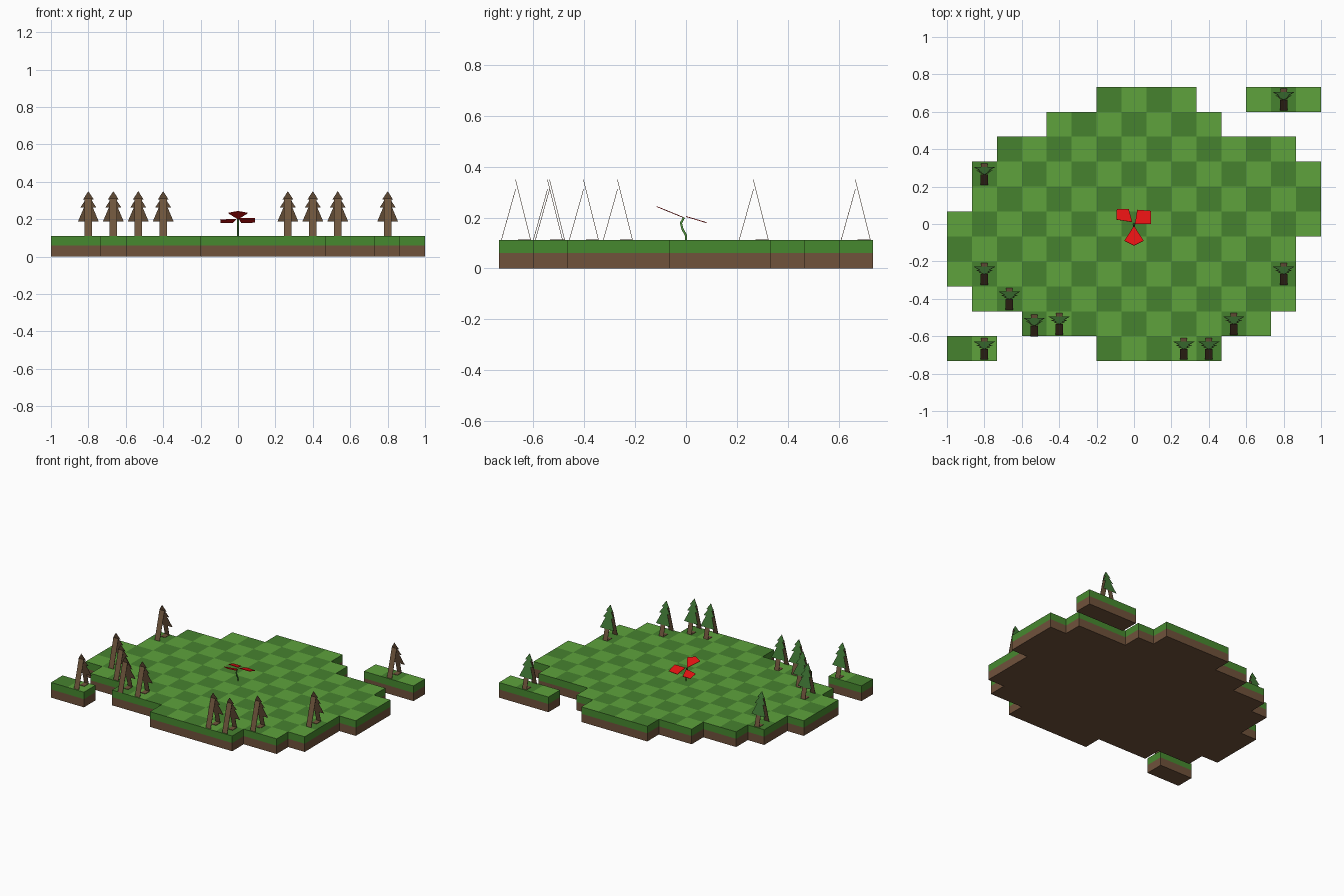
import bpy, bmesh, math
from mathutils import Vector

if "Cube" in bpy.data.objects:
    bpy.data.objects.remove(bpy.data.objects["Cube"])


def mat(name, c):
    m = bpy.data.materials.new(name)
    m.diffuse_color = (*c, 1)
    m.use_nodes = True
    m.node_tree.nodes["Principled BSDF"].inputs["Base Color"].default_value = m.diffuse_color
    return m


LIGHT = mat("light_grass", (0.112, 0.36, 0.046))
DARK = mat("dark_grass", (0.062, 0.225, 0.028))
SIDE = mat("grass_edge", (0.062, 0.25, 0.028))
DIRT = mat("dirt_brown", (0.16, 0.085, 0.044))
WOOD = mat("wood_brown", (0.16, 0.092, 0.046))
LEAF = mat("leaf_green", (0.053, 0.19, 0.036))
RED = mat("petal_red", (0.76, 0.006, 0.006))
STEM = mat("stem_green", (0.09, 0.33, 0.05))


def finish(bm, name, mats):
    me = bpy.data.meshes.new(name)
    bm.to_mesh(me)
    bm.free()
    ob = bpy.data.objects.new(name, me)
    for m in mats:
        me.materials.append(m)
    bpy.context.collection.objects.link(ob)
    return ob


# ---- island: checkered grass cells, only outer faces are built ----
T = 2 / 15
ROWS = [[(6, 9), (12, 14)], [(4, 10)], [(2, 13)], [(1, 14)], [(1, 14)], [(0, 14)],
        [(0, 13)], [(0, 13)], [(1, 13)], [(3, 12)], [(0, 1), (6, 10)]]
cells = {(c, r) for r, runs in enumerate(ROWS) for a, b in runs for c in range(a, b + 1)}
Z_SOIL, Z_TOP = 0.06, 0.111

bm = bmesh.new()


def quad(pts, mi):
    bm.faces.new([bm.verts.new(p) for p in pts]).material_index = mi


for c, r in sorted(cells):
    x0, y1 = -1 + c * T, 5.5 * T - r * T
    x1, y0 = x0 + T, y1 - T
    ring = [(x0, y0), (x1, y0), (x1, y1), (x0, y1)]
    flip = r == 0 and c >= 12          # far islet has the opposite checker
    dark = ((c + r) % 2 == 0) != flip
    quad([(x, y, Z_TOP) for x, y in ring], 1 if dark else 0)
    quad([(x, y, 0) for x, y in reversed(ring)], 3)
    for i, (dc, dr) in enumerate([(0, 1), (1, 0), (0, -1), (-1, 0)]):
        if (c + dc, r + dr) in cells:
            continue
        (ax, ay), (bx, by) = ring[i], ring[(i + 1) % 4]
        for za, zb, mi in [(0, Z_SOIL, 3), (Z_SOIL, Z_TOP, 2)]:
            quad([(ax, ay, za), (bx, by, za), (bx, by, zb), (ax, ay, zb)], mi)
bmesh.ops.remove_doubles(bm, verts=bm.verts, dist=1e-4)
finish(bm, "island", [LIGHT, DARK, SIDE, DIRT])

# ---- stage-prop trees: leaning painted board, strut behind, foot ----
TIERS = [(0.056, 0.187), (0.024, 0.262), (0.043, 0.262), (0.015, 0.305), (0.029, 0.305)]
TH = 0.002


def board(bm, outline, lean, back_mi):
    """Thin board from (x, z) outline; lean maps z to y; +y side gets back_mi."""
    f = [bm.verts.new((x, lean(z) - TH / 2, z)) for x, z in outline]
    b = [bm.verts.new((x, lean(z) + TH / 2, z)) for x, z in outline]
    n = len(f)
    bm.faces.new(f)
    bm.faces.new(b[::-1]).material_index = back_mi
    for i in range(n):
        j = (i + 1) % n
        bm.faces.new((f[j], f[i], b[i], b[j]))


def tree_mesh():
    bm = bmesh.new()
    back = lambda z: 0.057 - (z - Z_TOP) * 0.25
    front = lambda z: -0.058 + (z - Z_TOP) * 0.28
    # trunk, foliage, strut
    board(bm, [(-.018, Z_TOP), (.018, Z_TOP), (.018, .187), (-.018, .187)], back, 0)
    right = TIERS
    left = [(-x, z) for x, z in reversed(TIERS)]
    board(bm, right + [(0, 0.35)] + left, back, 1)
    board(bm, [(-.02, Z_TOP), (.02, Z_TOP), (.02, .312), (-.02, .312)], front, 0)
    # flat foot on the ground
    g = bmesh.ops.create_cube(bm, size=1)["verts"]
    bmesh.ops.scale(bm, verts=g, vec=(0.036, 0.05, 0.003))
    bmesh.ops.translate(bm, verts=g, vec=(0, 0.032, Z_TOP + 0.0015))
    me = finish(bm, "tree", [WOOD, LEAF])
    return me


SPOTS = [(1, 3), (13, 0), (1, 7), (13, 7), (2, 8), (3, 9), (4, 9), (11, 9), (9, 10), (10, 10), (1, 10)]
first = tree_mesh()
for k, (c, r) in enumerate(SPOTS):
    ob = first
    if k:
        ob = bpy.data.objects.new("tree", first.data)
        bpy.context.collection.objects.link(ob)
    ob.location = (-1 + (c + .5) * T, (5 - r) * T - (0.008 if (c, r) == (3, 9) else 0), 0)

# ---- flower: curved stem and three thin petals ----
cu = bpy.data.curves.new("flower_stem", "CURVE")
cu.dimensions = "3D"
cu.bevel_depth = 0.005
cu.bevel_resolution = 1
path = [(0, 0, .108), (0, 0, .13), (0, -.014, .155), (0, -.02, .178), (0, -.008, .2)]
sp = cu.splines.new("POLY")
sp.points.add(len(path) - 1)
for p, co in zip(sp.points, path):
    p.co = (*co, 1)
cu.materials.append(STEM)
bpy.context.collection.objects.link(bpy.data.objects.new("flower_stem", cu))

PETALS = {
    "front_petal": [(0, -.01, .2), (-.052, -.09, .233), (0, -.115, .243), (.052, -.09, .233)],
    "right_petal": [(.005, 0, .204), (.092, 0, .204), (.091, .07, .183), (.017, .076, .181)],
    "left_petal": [(-.01, .01, .201), (-.095, .024, .197), (-.092, .08, .18), (-.028, .08, .18)],
}
for name, pts in PETALS.items():
    bm = bmesh.new()
    f = bm.faces.new([bm.verts.new(p) for p in pts])
    if name == "left_petal":
        f.normal_flip()
    ob = finish(bm, name, [RED])
    s = ob.modifiers.new("thickness", "SOLIDIFY")
    s.thickness = 0.003
    s.offset = 0
